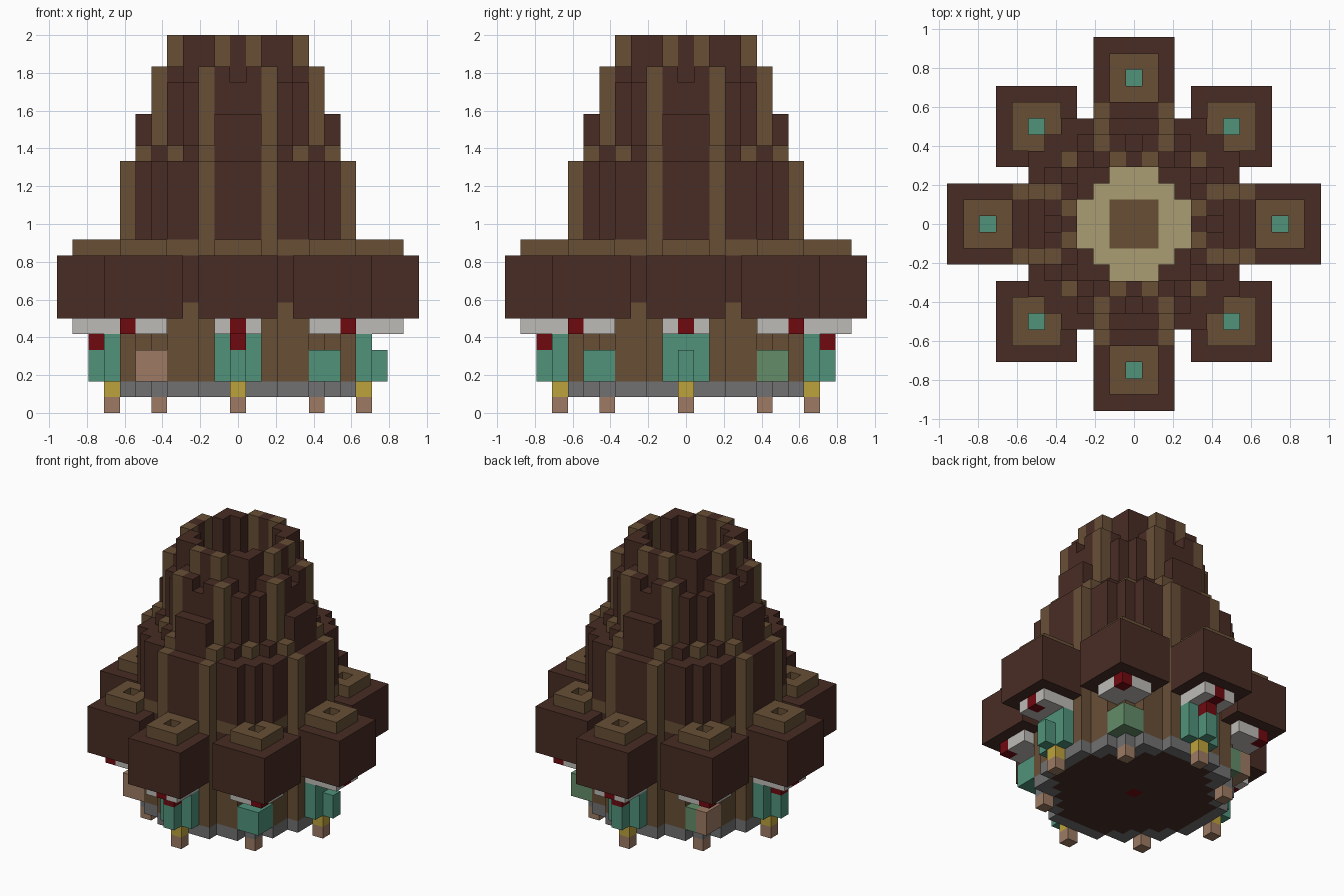
import bpy, bmesh

if "Cube" in bpy.data.objects:
    bpy.data.objects.remove(bpy.data.objects["Cube"])

U = 1 / 12  # block size


def material(name, rgb):
    lin = [((c / 255 + 0.055) / 1.055) ** 2.4 for c in rgb] + [1]
    m = bpy.data.materials.new(name)
    m.use_nodes = True
    m.diffuse_color = lin
    m.node_tree.nodes["Principled BSDF"].inputs["Base Color"].default_value = lin
    return m


DARK = material("dark bark", (72, 44, 36))
LIGHT = material("light bark", (104, 79, 54))
TAN = material("tan floor", (171, 157, 114))
TEAL = material("teal", (80, 146, 122))
GREEN = material("moss green", (99, 140, 104))
SKIN = material("skin", (157, 123, 100))
WHITE = material("pale grey", (190, 187, 182))
RED = material("red", (112, 10, 16))
GREY = material("stone grey", (113, 113, 113))
YELLOW = material("yellow", (188, 162, 60))

SIDES = [(1, 0), (0, 1), (-1, 0), (0, -1)]


def build(name, layers):
    """Each layer is ({(x, y): material}, bottom, top); only outer faces are made."""
    solid = {(x, y, z): m for cells, low, high in layers
             for (x, y), m in cells.items() for z in range(low, high)}
    bm = bmesh.new()
    mats = []

    def face(points, m):
        if m not in mats:
            mats.append(m)
        f = bm.faces.new([bm.verts.new((px * U, py * U, pz * U)) for px, py, pz in points])
        f.material_index = mats.index(m)

    for (x, y, z), m in solid.items():
        for dx, dy in SIDES:
            if (x + dx, y + dy, z) not in solid:
                cx, cy, ex, ey = x + dx / 2, y + dy / 2, -dy / 2, dx / 2
                face([(cx - ex, cy - ey, z), (cx + ex, cy + ey, z),
                      (cx + ex, cy + ey, z + 1), (cx - ex, cy - ey, z + 1)], m)
        corners = [(x - .5, y - .5), (x + .5, y - .5), (x + .5, y + .5), (x - .5, y + .5)]
        if (x, y, z + 1) not in solid:
            face([(a, b, z + 1) for a, b in corners], m)
        if (x, y, z - 1) not in solid:
            face([(a, b, z) for a, b in reversed(corners)], m)
    bmesh.ops.remove_doubles(bm, verts=bm.verts, dist=1e-5)
    mesh = bpy.data.meshes.new(name)
    bm.to_mesh(mesh)
    bm.free()
    for m in mats:
        mesh.materials.append(m)
    bpy.context.collection.objects.link(bpy.data.objects.new(name, mesh))


def ring(inner, outer, color, rib=None):
    """Round ring of blocks; rib is the (small, large) offset of light ribs."""
    span = range(-8, 9)
    return {(x, y): LIGHT if tuple(sorted((abs(x), abs(y)))) == rib else color
            for x in span for y in span if inner <= x * x + y * y <= outer}


def square(cx, cy, r, color):
    return {(cx + i, cy + j): color for i in range(-r, r + 1) for j in range(-r, r + 1)}


# Stone base with bark underside, and the floor inside
base = ring(0, 53, DARK) | ring(41, 53, GREY)
base[0, 0] = RED
build("base", [(base, 1, 2)])
build("inner_floor", [(ring(0, 40, TAN) | square(0, 0, 1, LIGHT), 2, 3)])

# Trunk wall
wall = ring(41, 53, DARK, (2, 7))
build("trunk", [(ring(41, 53, LIGHT), 2, 7), (wall, 7, 10),
                (ring(41, 53, LIGHT), 10, 11), (wall, 11, 16)])

# Stepped chimney tiers
build("lower_tier", [(ring(31, 40, DARK, (2, 6)) | ring(32, 32, LIGHT), 16, 17)])
middle = ring(20, 30, DARK, (2, 5))
notched = {c: m for c, m in middle.items()
           if 0 not in c and sorted((abs(c[0]), abs(c[1]))) != [3, 4]}
build("middle_tier", [(middle, 16, 21), (notched, 21, 22)])
build("top_tier", [(ring(13, 18, DARK, (1, 4)), 20, 24)])
for dx, dy in SIDES:
    panel = {(6 * dx + i * dy, 6 * dy + i * dx): DARK for i in (-1, 0, 1)}
    build("tier_panel", [(panel, 17, 19)])


def hat(dx, dy, d):
    cx, cy = dx * d, dy * d
    brim = square(cx, cy, 1, WHITE)
    brim[cx + dx, cy + dy] = RED
    crown, collar = square(cx, cy, 2, DARK), square(cx, cy, 1, LIGHT)
    del crown[cx, cy], collar[cx, cy]
    build("hat", [(brim, 5, 6), (crown, 6, 10), (collar, 10, 11), ({(cx, cy): TEAL}, 6, 7)])


def foot(x, y):
    build("foot", [({(x, y): SKIN}, 0, 1), ({(x, y): YELLOW}, 1, 2)])


# Four straight figures
for dx, dy in SIDES:
    x, y = 8 * dx, 8 * dy
    row = {(x + i * dy, y + i * dx): TEAL for i in (-1, 0, 1)}
    nose = (x + dx, y + dy)
    layers = [(row | {nose: TEAL}, 2, 4), (row, 4, 5)]
    if dx != 1:
        layers.append(({nose: RED}, 4, 5))
    build("figure", layers)
    foot(x, y)
    hat(dx, dy, 9)

# Four corner figures, each with its own colouring
for sx, sy, color, head in [(1, -1, TEAL, TEAL), (-1, -1, SKIN, SKIN),
                            (1, 1, GREEN, TEAL), (-1, 1, SKIN, TEAL)]:
    x, y = 5 * sx, 5 * sy
    body = square(x, y, 1, color)
    low = {}
    if (sx, sy) == (1, -1):
        low = {(4, -6): RED}
    elif (sx, sy) == (1, 1):
        low = {(6, 4): TEAL}
    elif (sx, sy) == (-1, 1):
        body |= {(i, 6): GREEN for i in (-5, -4)}
    build("corner_figure", [(body | low, 2, 3), (body, 3, 4), ({(x, y): head}, 4, 5)])
    foot(x, y)
    hat(sx, sy, 6)
